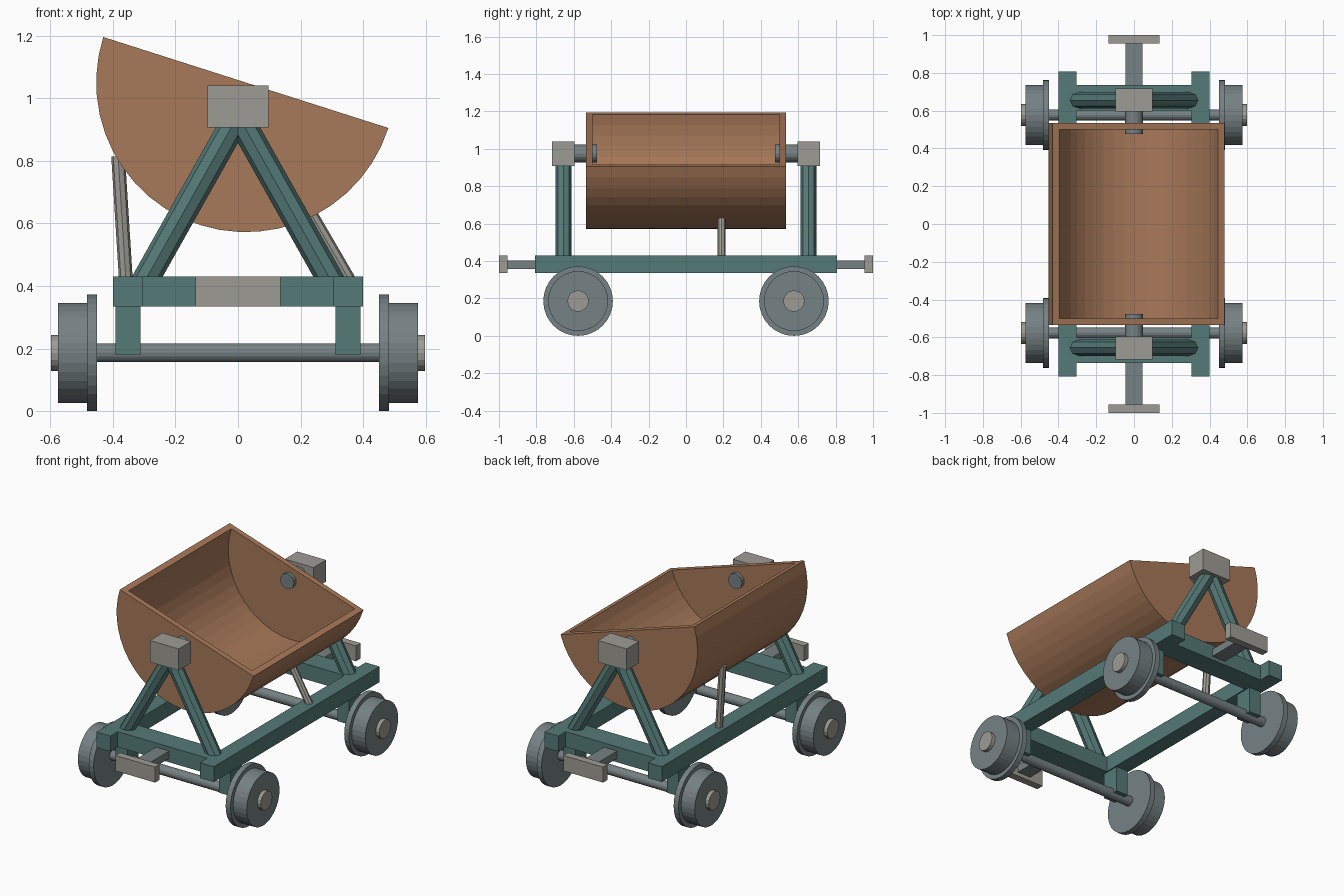
import bpy, bmesh
from math import sin, cos, pi, radians
from mathutils import Vector

cube = bpy.data.objects.get("Cube")
if cube:
    bpy.data.objects.remove(cube, do_unlink=True)


def material(name, rgb):
    m = bpy.data.materials.new(name)
    m.use_nodes = True
    m.diffuse_color = (*rgb, 1)
    m.node_tree.nodes["Principled BSDF"].inputs["Base Color"].default_value = (*rgb, 1)
    return m


RUST = material("rusty brown", (0.39, 0.19, 0.1))
TEAL = material("teal paint", (0.09, 0.195, 0.185))
STEEL = material("blue grey steel", (0.18, 0.22, 0.23))
PALE = material("pale grey", (0.34, 0.33, 0.295))


def finish(name, bm, mat):
    bmesh.ops.recalc_face_normals(bm, faces=bm.faces)
    mesh = bpy.data.meshes.new(name)
    bm.to_mesh(mesh)
    bm.free()
    mesh.materials.append(mat)
    obj = bpy.data.objects.new(name, mesh)
    bpy.context.collection.objects.link(obj)
    return obj


def box(name, mat, x, y, z):
    """Box spanning three (low, high) ranges."""
    bm = bmesh.new()
    bmesh.ops.create_cube(bm, size=1)
    for v in bm.verts:
        v.co = [lo + (c + 0.5) * (hi - lo) for c, (lo, hi) in zip(v.co, (x, y, z))]
    return finish(name, bm, mat)


def rod(name, mat, start, end, radius, sides=8):
    """Cylinder running between two points."""
    start, end = Vector(start), Vector(end)
    axis = end - start
    bm = bmesh.new()
    bmesh.ops.create_cone(bm, cap_ends=True, segments=sides, radius1=radius,
                          radius2=radius, depth=axis.length)
    turn = axis.to_track_quat('Z', 'Y')
    for v in bm.verts:
        v.co = turn @ v.co + (start + end) / 2
    return finish(name, bm, mat)


def span(side, a, b):
    """Range mirrored to the given side."""
    return sorted((side * a, side * b))


def tub(steps=24, tilt=radians(17.7)):
    """Tipped half-cylinder skip with wall thickness."""
    bm = bmesh.new()

    def arc(radius, y):
        angles = [pi + pi * i / steps - tilt for i in range(steps + 1)]
        return [bm.verts.new((0.025 + radius * cos(t), y, 1.05 + radius * sin(t)))
                for t in angles]

    outer = [arc(0.478, y) for y in (-0.535, 0.535)]
    inner = [arc(0.441, y) for y in (-0.5, 0.5)]
    for front, back in (outer, inner):
        for i in range(steps):
            bm.faces.new((front[i], front[i + 1], back[i + 1], back[i]))
        bm.faces.new(front)
        bm.faces.new(back)
    # rim along the ends, then along the sides
    for o, n in zip(outer, inner):
        bm.faces.new((o[0], o[-1], n[-1], n[0]))
    for k in (0, -1):
        bm.faces.new((outer[0][k], outer[1][k], inner[1][k], inner[0][k]))
    return finish("tipping_tub", bm, RUST)


tub()

# long chassis beams
for sx, side in ((-1, "right"), (1, "left")):
    box(f"{side}_chassis_beam", TEAL, span(sx, 0.305, 0.4), (-0.807, 0.807), (0.335, 0.43))

# struts propping the tub
rod("left_prop", PALE, (0.355, 0.19, 0.42), (0.23, 0.19, 0.635), 0.021)
rod("right_prop", PALE, (-0.357, 0.19, 0.4), (-0.383, 0.19, 0.815), 0.022)

for sy, end in ((-1, "front"), (1, "back")):
    # cross beam and coupling
    box(f"{end}_cross_beam", TEAL, (-0.31, 0.31), span(sy, 0.6, 0.735), (0.335, 0.43))
    box(f"{end}_coupling_bar", STEEL, (-0.045, 0.045), span(sy, 0.73, 0.96), (0.358, 0.404))
    box(f"{end}_buffer_plate", PALE, (-0.135, 0.135), span(sy, 0.955, 1), (0.335, 0.43))

    # pivot block and pin
    box(f"{end}_pivot_block", PALE, (-0.098, 0.098), span(sy, 0.595, 0.717), (0.907, 1.04))
    rod(f"{end}_pivot_pin", STEEL, (0, sy * 0.477, 0.975), (0, sy * 0.65, 0.975), 0.047, 16)

    # axle
    wy = sy * 0.577
    rod(f"{end}_axle", STEEL, (-0.46, wy, 0.187), (0.46, wy, 0.187), 0.03, 16)

    for sx, side in ((-1, "right"), (1, "left")):
        label = f"{end}_{side}"
        rod(f"{label}_trestle_leg", TEAL, (sx * 0.315, sy * 0.655, 0.385),
            (0, sy * 0.655, 0.945), 0.043)
        box(f"{label}_axle_bracket", TEAL, span(sx, 0.312, 0.392),
            span(sy, 0.522, 0.632), (0.18, 0.34))
        # flanged wheel and hub
        for part, mat, a, b, radius, sides in (
                ("wheel_flange", STEEL, 0.45, 0.483, 0.186, 32),
                ("wheel_tread", STEEL, 0.47, 0.575, 0.16, 32),
                ("wheel_hub", PALE, 0.56, 0.598, 0.057, 16)):
            rod(f"{label}_{part}", mat, (sx * a, wy, 0.186), (sx * b, wy, 0.186), radius, sides)
